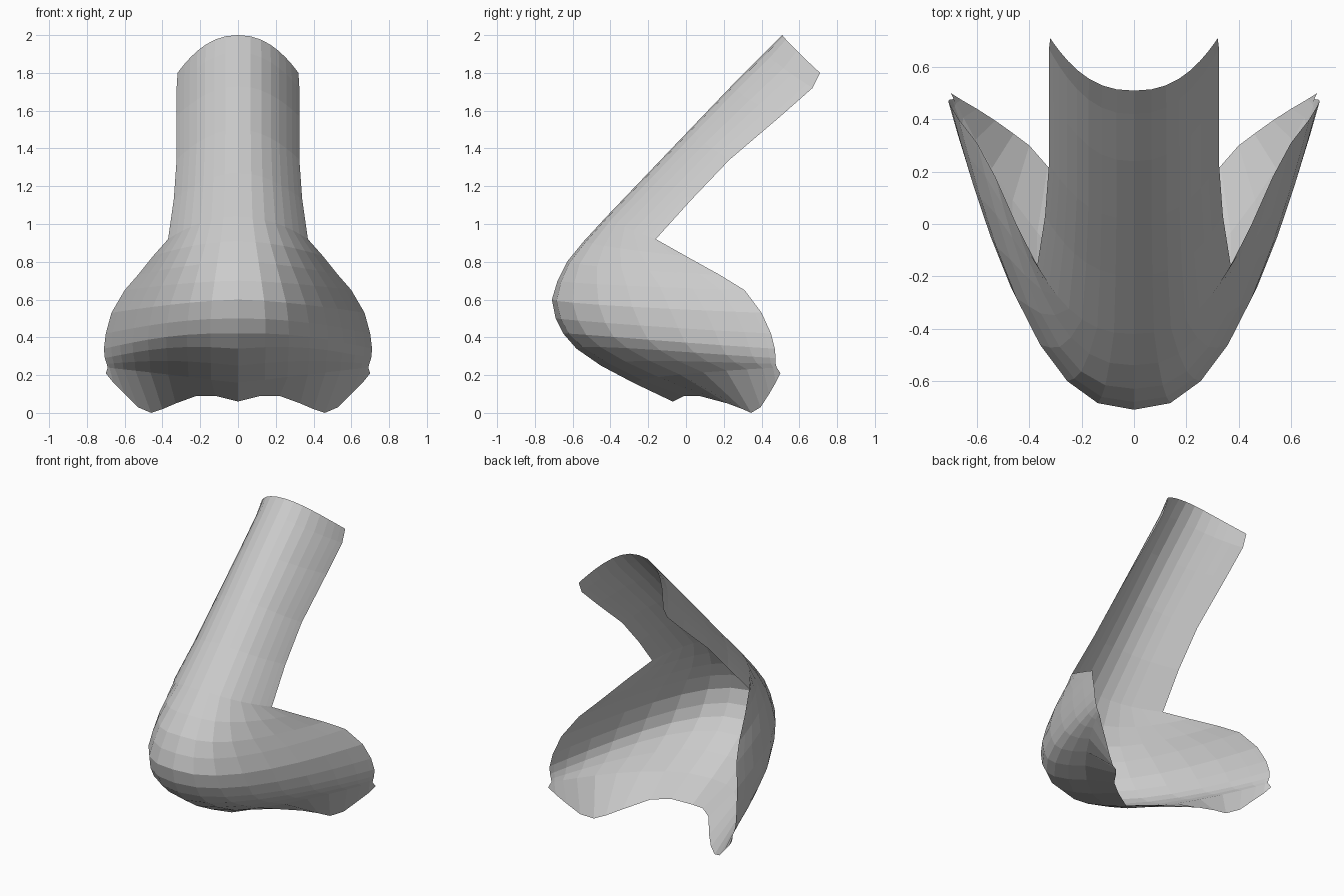
import bpy, bmesh, math

cube = bpy.data.objects.get("Cube")
if cube:
    bpy.data.objects.remove(cube)

COLUMNS = 9   # strips between the centre line and the open edge


def section(centre, edge, bend, drop, rise=0.0):
    """Half cross-section sweeping from the centre line out to the open edge."""
    (cy, cz), (ex, ey, ez) = centre, edge
    points = []
    for i in range(COLUMNS + 1):
        u = math.sin(i / COLUMNS * math.pi / 2) ** 0.9
        y = cy + (ey - cy) * u ** bend
        z = cz + (ez - cz) * u ** drop + rise * math.sin(math.pi * u)
        points.append((ex * u, y, z))
    return points


# Bridge: sections square to its slope, ending at the straight back edge
bridge = [
    section((0.51, 2.00), (0.32, 0.71, 1.80), 2.4, 2.2),
    section((0.42, 1.91), (0.325, 0.67, 1.72), 2.4, 2.0),
    section((0.24, 1.73), (0.325, 0.50, 1.57), 2.4, 2.0),
    section((0.02, 1.50), (0.325, 0.23, 1.34), 2.4, 2.0),
    section((-0.20, 1.27), (0.34, 0.03, 1.13), 2.4, 2.0),
    section((-0.42, 1.04), (0.37, -0.16, 0.92), 2.5, 2.0),
]

# Tip and wings: sections fan out from the rounded tip to the wing edge
wings = [
    section((-0.54, 0.91), (0.45, 0.00, 0.83), 2.6, 1.8),
    section((-0.63, 0.80), (0.53, 0.18, 0.73), 2.6, 1.7),
    section((-0.68, 0.70), (0.60, 0.31, 0.65), 2.5, 1.6),
    section((-0.71, 0.60), (0.67, 0.40, 0.53), 2.4, 1.5),
    section((-0.69, 0.50), (0.70, 0.45, 0.42), 2.35, 1.4, 0.01),
    section((-0.65, 0.42), (0.71, 0.47, 0.34), 2.3, 1.2, 0.02),
]

# Underside: sections arch over each nostril and curl in toward the rim
underside = [
    section((-0.58, 0.34), (0.705, 0.475, 0.29), 2.2, 1.0, 0.03),
    section((-0.45, 0.25), (0.695, 0.475, 0.26), 2.05, 1.0, 0.02),
    section((-0.28, 0.16), (0.69, 0.48, 0.24), 1.8, 1.4, 0.01),
]

# Wavy nostril rim closing the sheet at the bottom
rim = [(0, -0.07, 0.06), (0.12, -0.01, 0.09), (0.22, 0.07, 0.09),
       (0.33, 0.22, 0.05), (0.40, 0.30, 0.02), (0.46, 0.345, 0),
       (0.53, 0.395, 0.03), (0.60, 0.44, 0.10), (0.66, 0.475, 0.16),
       (0.70, 0.50, 0.21)]

rows = bridge + wings + underside + [rim]

# Join the sections into one open half sheet
bm = bmesh.new()
grid = [[bm.verts.new(p) for p in row] for row in rows]
for upper, lower in zip(grid, grid[1:]):
    for i in range(COLUMNS):
        bm.faces.new((upper[i], lower[i], lower[i + 1], upper[i + 1]))
mesh = bpy.data.meshes.new("nose")
bm.to_mesh(mesh)
bm.free()

nose = bpy.data.objects.new("nose", mesh)
bpy.context.scene.collection.objects.link(nose)

# Mirror the half across the centre line
mirror = nose.modifiers.new("mirror", 'MIRROR')
mirror.use_axis = (True, False, False)
mirror.use_clip = True
mirror.merge_threshold = 0.001

# Plain grey, flat shaded
grey = bpy.data.materials.new("plain grey")
grey.use_nodes = True
colour = (0.6, 0.6, 0.6, 1.0)
grey.diffuse_color = colour
grey.node_tree.nodes["Principled BSDF"].inputs["Base Color"].default_value = colour
mesh.materials.append(grey)
